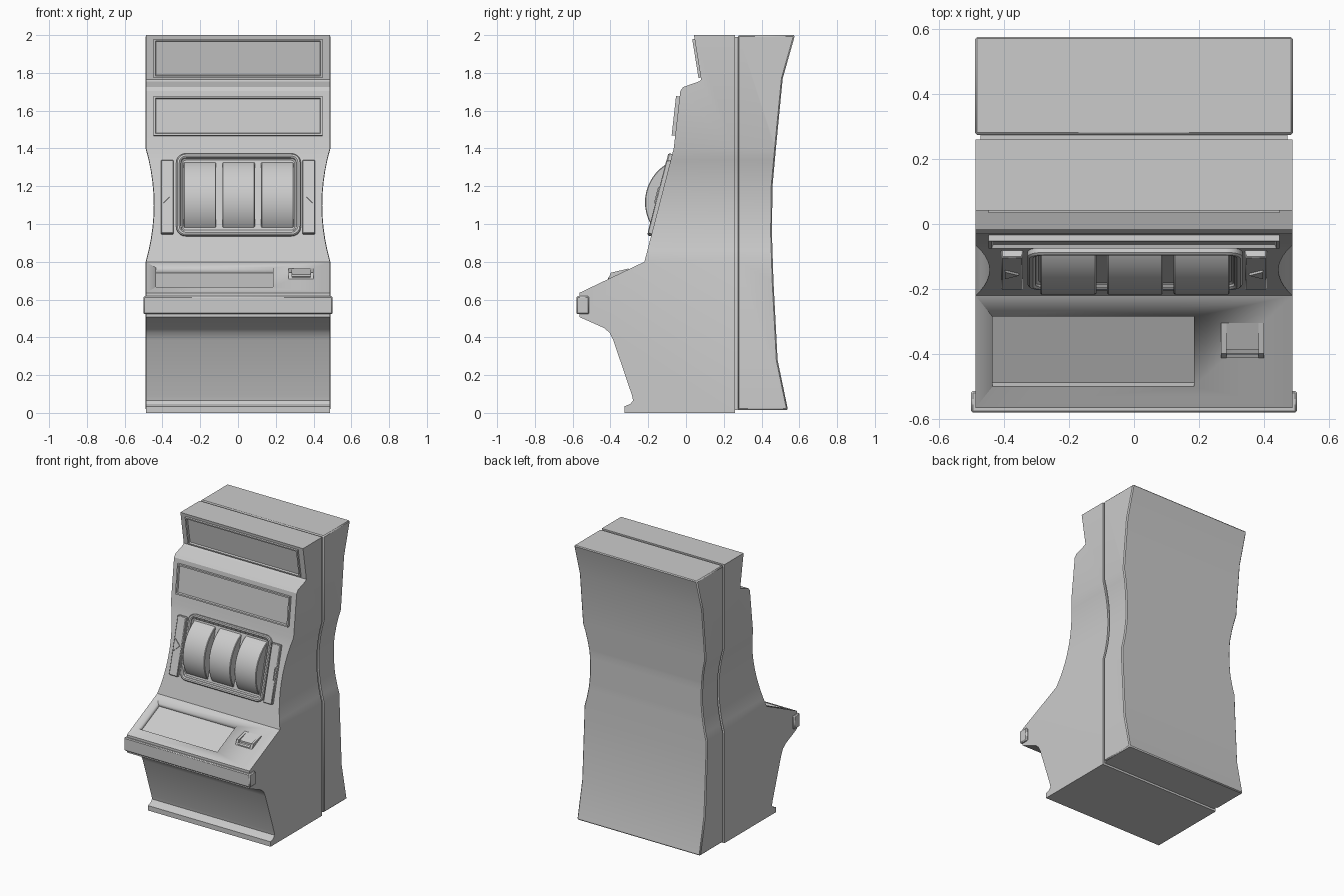
import bpy, bmesh, math
from mathutils import Vector, Matrix

if "Cube" in bpy.data.objects:
    bpy.data.objects.remove(bpy.data.objects["Cube"])


def finish(name, bm, bevel=0, segs=1):
    bmesh.ops.recalc_face_normals(bm, faces=bm.faces)
    mesh = bpy.data.meshes.new(name)
    bm.to_mesh(mesh)
    bm.free()
    ob = bpy.data.objects.new(name, mesh)
    bpy.context.collection.objects.link(ob)
    for o in bpy.context.selected_objects:
        o.select_set(False)
    ob.select_set(True)
    bpy.context.view_layer.objects.active = ob
    if bevel:
        m = ob.modifiers.new("Bevel", 'BEVEL')
        m.width, m.segments = bevel, segs
        m.limit_method, m.angle_limit = 'ANGLE', math.radians(40)
    bpy.ops.object.shade_smooth_by_angle(angle=math.radians(25))
    return ob


def prism(name, profile, x0, x1, waist=False, bevel=0):
    """Extrude a (y, z) profile along x, optionally pinching the waist."""
    bm = bmesh.new()
    face = bm.faces.new([bm.verts.new((x0, y, z)) for y, z in profile])
    ext = bmesh.ops.extrude_face_region(bm, geom=[face])
    bmesh.ops.translate(bm, vec=(x1 - x0, 0, 0),
                        verts=[g for g in ext["geom"] if isinstance(g, bmesh.types.BMVert)])
    if waist:
        for i in range(11):
            geom = bm.verts[:] + bm.edges[:] + bm.faces[:]
            bmesh.ops.bisect_plane(bm, geom=geom, plane_co=(0, 0, 0.8 + 0.06 * i),
                                   plane_no=(0, 0, 1), dist=1e-5)
        for v in bm.verts:
            t = (v.co.z - 1.1) / 0.3
            if abs(t) < 1:
                v.co.x -= math.copysign(0.043 * (1 - t * t), v.co.x)
    return finish(name, bm, bevel)


def slope(bottom, top):
    """Matrix of a sloped surface: x across, y up the slope, z outwards."""
    up = Vector((0, top[0] - bottom[0], top[1] - bottom[1]))
    length = up.length
    up.normalize()
    x = Vector((1, 0, 0))
    m = Matrix((x, up, x.cross(up))).transposed().to_4x4()
    m.translation = (0, bottom[0], bottom[1])
    return m, length


def slab(name, outline, m, base, top, rim=0, depth=0, bevel=0):
    """Plate on a sloped surface, optionally with a raised rim around a recess."""
    bm = bmesh.new()
    face = bm.faces.new([bm.verts.new((x, u, base)) for x, u in outline])
    ext = bmesh.ops.extrude_face_region(bm, geom=[face])
    bmesh.ops.translate(bm, vec=(0, 0, top - base),
                        verts=[g for g in ext["geom"] if isinstance(g, bmesh.types.BMVert)])
    bmesh.ops.recalc_face_normals(bm, faces=bm.faces)
    if rim:
        front = max(bm.faces, key=lambda f: f.calc_center_median().z)
        bmesh.ops.inset_region(bm, faces=[front], thickness=rim)
        bmesh.ops.inset_region(bm, faces=[front], thickness=0.006, depth=-depth)
    bm.transform(m)
    return finish(name, bm, bevel)


def rect(x0, x1, u0, u1, r=0, n=5):
    if not r:
        return [(x0, u0), (x1, u0), (x1, u1), (x0, u1)]
    pts = []
    for k, (cx, cu) in enumerate([(x1 - r, u1 - r), (x0 + r, u1 - r),
                                  (x0 + r, u0 + r), (x1 - r, u0 + r)]):
        for i in range(n + 1):
            a = math.pi / 2 * (k + i / n)
            pts.append((cx + r * math.cos(a), cu + r * math.sin(a)))
    return pts


def front(z):
    return (-0.22 + 0.155 * (z - 0.8) / 0.6, z)


def deck(y):
    return (y, 0.8 + (y + 0.22) * 0.165 / 0.345)


# Front cabinet
cabinet = prism("front_cabinet", [
    (0.26, 0), (0.26, 2), (0.042, 2), (0.08, 1.765), (0.07, 1.755), (-0.015, 1.725),
    (-0.03, 1.705), (-0.065, 1.4), (-0.22, 0.8), (-0.565, 0.635), (-0.565, 0.508),
    (-0.435, 0.45), (-0.405, 0.425), (-0.385, 0.385), (-0.285, 0.09), (-0.28, 0.065),
    (-0.295, 0.047), (-0.325, 0.035), (-0.325, 0)], -0.487, 0.487, waist=True)

# Recessed button panel in the deck
m, h = slope(deck(-0.5), deck(-0.285))
cutter = slab("deck_cutter", rect(-0.435, 0.185, 0, h), m, -0.03, 0.05)
cutter.hide_render = True
mod = cabinet.modifiers.new("Recess", 'BOOLEAN')
mod.operation, mod.solver, mod.object = 'DIFFERENCE', 'EXACT', cutter
bpy.context.view_layer.objects.active = cabinet
bpy.ops.object.modifier_apply(modifier=mod.name)
bpy.data.objects.remove(cutter)

# Rear cabinet and the spine joining it to the front
prism("rear_cabinet", [
    (0.274, 0.015), (0.274, 2), (0.577, 2), (0.512, 1.77), (0.478, 1.42), (0.458, 1.2),
    (0.455, 0.95), (0.463, 0.7), (0.485, 0.28), (0.54, 0.015)],
    -0.489, 0.489, waist=True, bevel=0.007)
prism("spine", [(0.25, 0.015), (0.29, 0.015), (0.29, 1.99), (0.25, 1.99)],
      -0.472, 0.472, waist=True)

# Bumper along the deck edge
prism("deck_bumper", [(-0.58, 0.523), (-0.513, 0.523), (-0.513, 0.618), (-0.58, 0.618)],
      -0.501, 0.501, bevel=0.006)

# Framed display panels
m, h = slope((0.078, 1.775), (0.045, 1.98))
slab("top_sign", rect(-0.447, 0.447, 0, h), m, -0.01, 0.012, 0.014, 0.016)
m, h = slope((-0.057, 1.467), (-0.034, 1.675))
slab("upper_display", rect(-0.447, 0.447, 0, h), m, -0.01, 0.019, 0.014, 0.012)

# Reel window and reels
m, h = slope(front(0.935), front(1.37))
slab("reel_window", rect(-0.327, 0.333, 0, h, 0.05), m, -0.01, 0.021, 0.022, 0.018, bevel=0.006)
for i in (-1, 0, 1):
    bm = bmesh.new()
    bmesh.ops.create_cone(bm, cap_ends=True, segments=64, radius1=0.237, radius2=0.237, depth=0.172)
    bm.transform(Matrix.Translation((0.003 + 0.205 * i, 0.02, 1.115)) @ Matrix.Rotation(math.pi / 2, 4, 'Y'))
    finish(f"reel_{i + 2}", bm, bevel=0.004)

# Side plates with arrow markers
m, h = slope(front(0.945), front(1.335))
for s, side in ((-1, "left"), (1, "right")):
    x0, x1 = sorted((s * 0.341, s * 0.408))
    slab(f"{side}_plate", rect(x0, x1, 0, h), m, -0.01, 0.022, bevel=0.004)
    slab(f"{side}_arrow", [(s * 0.397, h / 2 - 0.038), (s * 0.353, h / 2 + 0.005),
                           (s * 0.397, h / 2 + 0.048)], m, 0.01, 0.029)

# Bill slot: two tapered cheeks, a ramp and a lip
cheek = [deck(-0.412), (-0.398, 0.742), (-0.305, 0.764), (-0.305, 0.745), (-0.40, 0.70)]
prism("slot_left_cheek", cheek, 0.268, 0.285)
prism("slot_right_cheek", cheek, 0.383, 0.40)
prism("slot_ramp", [(-0.385, 0.71), (-0.385, 0.733), (-0.305, 0.764), (-0.305, 0.745)], 0.285, 0.383)
prism("slot_lip", [(-0.412, 0.70), (-0.412, 0.716), (-0.40, 0.722), (-0.395, 0.70)], 0.285, 0.383)
